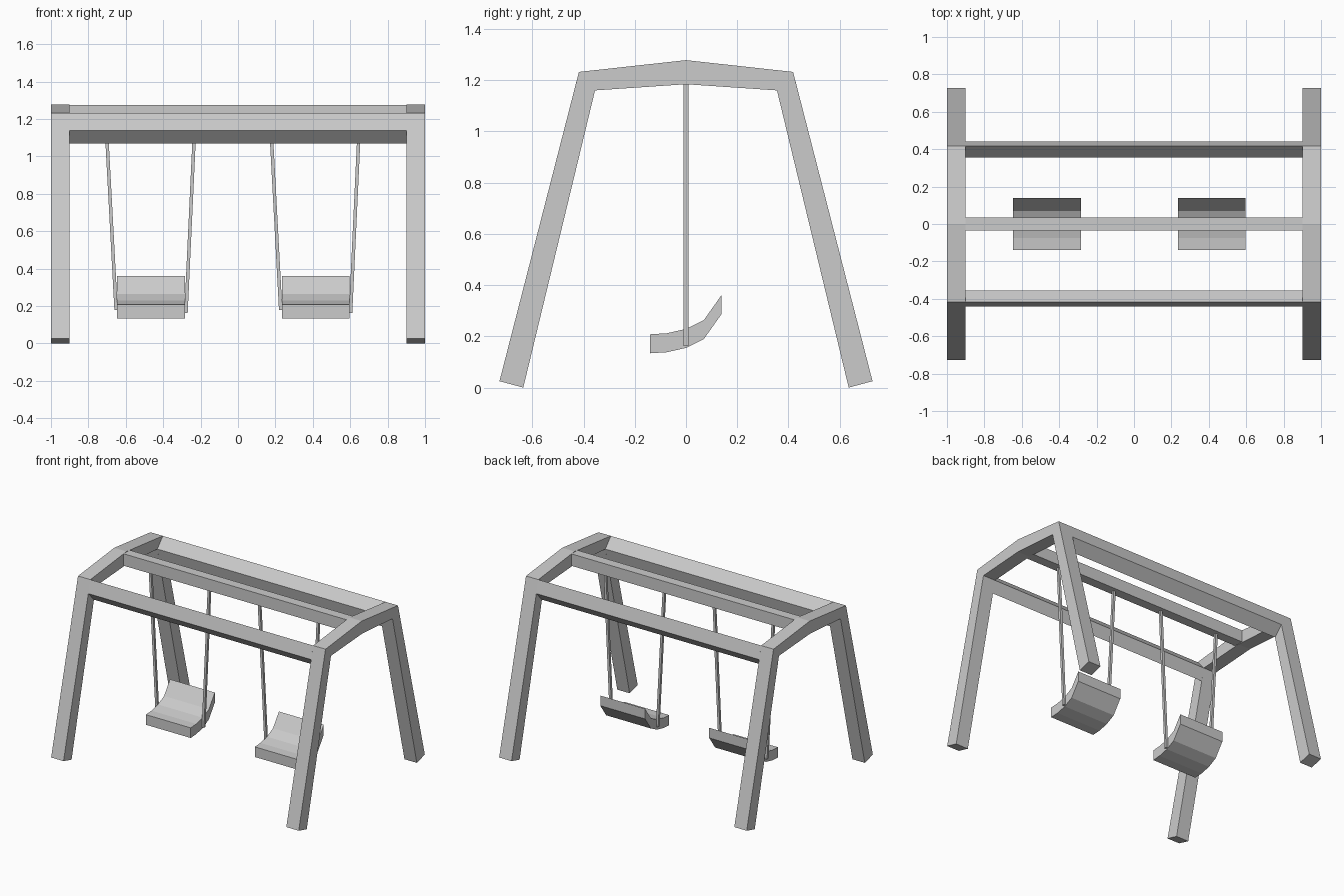
import bpy, bmesh

if "Cube" in bpy.data.objects:
    bpy.data.objects.remove(bpy.data.objects["Cube"])


def extrude_profile(name, pts, x0, x1):
    """Solid made from a (y, z) outline swept along x."""
    bm = bmesh.new()
    face = bm.faces.new([bm.verts.new((x0, y, z)) for y, z in pts])
    out = bmesh.ops.extrude_face_region(bm, geom=[face])
    moved = [v for v in out["geom"] if isinstance(v, bmesh.types.BMVert)]
    bmesh.ops.translate(bm, verts=moved, vec=(x1 - x0, 0, 0))
    bmesh.ops.recalc_face_normals(bm, faces=bm.faces)
    return finish(name, bm)


def finish(name, bm):
    mesh = bpy.data.meshes.new(name)
    bm.to_mesh(mesh)
    bm.free()
    obj = bpy.data.objects.new(name, mesh)
    bpy.context.collection.objects.link(obj)
    return obj


def rope(name, x_top, x_bottom, z_top, z_bottom, r=0.009):
    """Thin square bar leaning along x."""
    bm = bmesh.new()
    bmesh.ops.create_cube(bm, size=2)
    for v in bm.verts:
        top = v.co.z > 0
        v.co.x = v.co.x * r + (x_top if top else x_bottom)
        v.co.y *= r
        v.co.z = z_top if top else z_bottom
    return finish(name, bm)


# End frames: two legs and a bent cross piece in one outline
outer = [(0.728, 0.025), (0.418, 1.232)]
inner = [(0.355, 1.16), (0.635, 0.0)]
half = outer + [(0, 1.278)]
frame = half + [(-y, z) for y, z in outer[::-1]]
frame += [(-y, z) for y, z in inner[::-1]] + [(0, 1.184)] + inner
for side, x0 in (("left", -1.0), ("right", 0.9)):
    extrude_profile(side + "_end_frame", frame, x0, x0 + 0.1)

# Long side beams follow the slope of the legs
beam = [(0.418, 1.232), (0.442, 1.139), (0.377, 1.07), (0.355, 1.16)]
for side, s in (("front", -1), ("back", 1)):
    extrude_profile(side + "_beam", [(s * y, z) for y, z in beam], -0.9, 0.9)

# Middle beam carrying the swings
extrude_profile("middle_beam", [(-0.034, 1.187), (0.036, 1.187),
                                (0.036, 1.274), (-0.034, 1.274)], -0.9, 0.9)

# Seats with curved backs, each hung from two ropes
upper = [(-0.14, 0.208), (-0.075, 0.212), (0, 0.229), (0.07, 0.264), (0.138, 0.36)]
seat = upper + [(y, z - 0.074) for y, z in upper[::-1]]
for side, dx in (("left", -0.465), ("right", 0.415)):
    extrude_profile(side + "_seat", seat, dx - 0.181, dx + 0.181)
    rope(side + "_swing_outer_rope", dx - 0.241, dx - 0.187, 1.19, 0.18)
    rope(side + "_swing_inner_rope", dx + 0.235, dx + 0.187, 1.19, 0.162)
